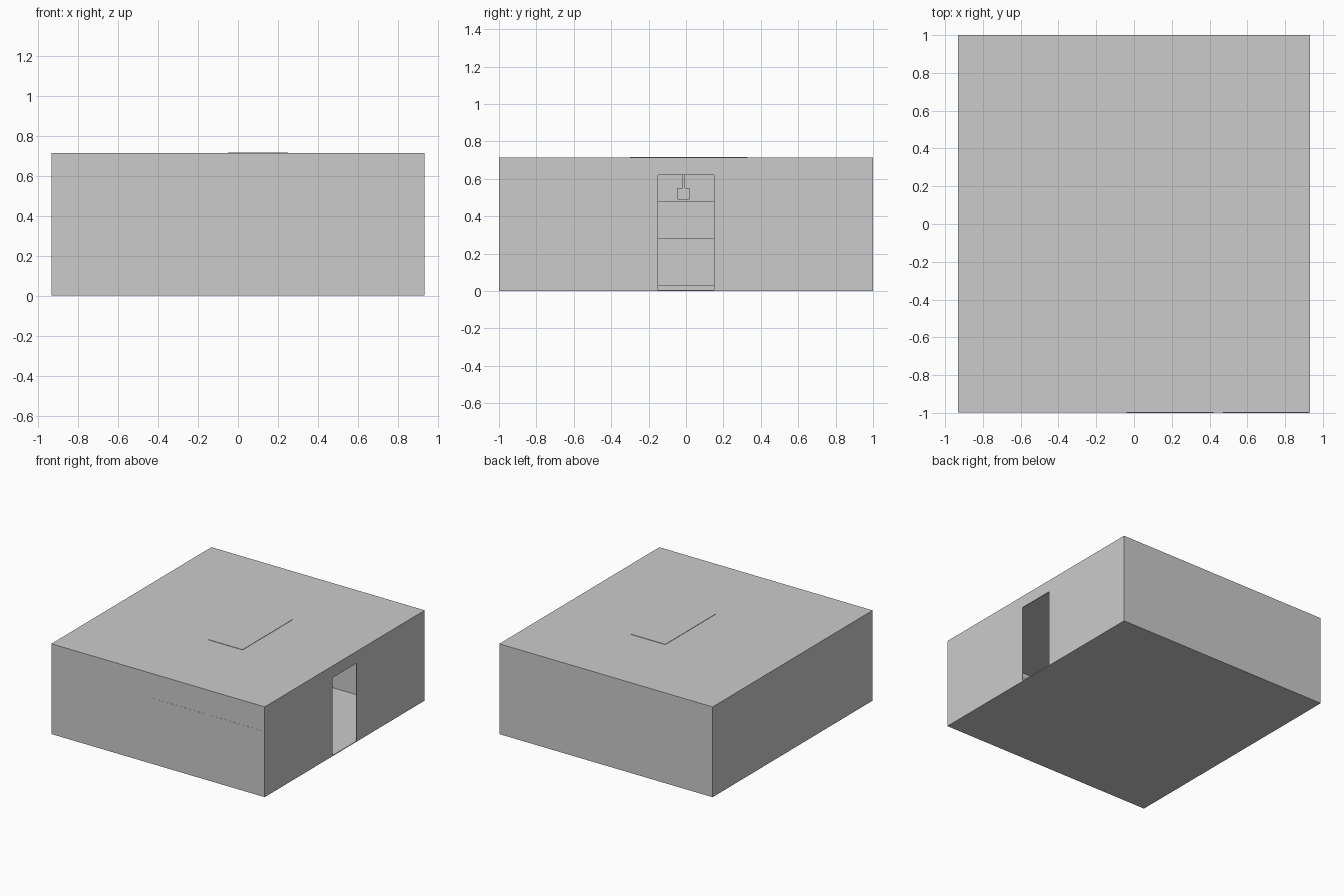
import bpy, bmesh

if "Cube" in bpy.data.objects:
    bpy.data.objects.remove(bpy.data.objects["Cube"])


def box(name, x, y, z):
    """Axis-aligned box from (min, max) pairs."""
    bm = bmesh.new()
    bmesh.ops.create_cube(bm, size=1)
    for v in bm.verts:
        v.co = [(a + b) / 2 + c * (b - a) for c, (a, b) in zip(v.co, (x, y, z))]
    mesh = bpy.data.meshes.new(name)
    bm.to_mesh(mesh)
    bm.free()
    obj = bpy.data.objects.new(name, mesh)
    bpy.context.collection.objects.link(obj)
    return obj


def cut(target, cutter):
    mod = target.modifiers.new(cutter.name, 'BOOLEAN')
    mod.operation = 'DIFFERENCE'
    mod.solver = 'EXACT'
    mod.object = cutter
    cutter.hide_render = True
    bpy.context.view_layer.objects.active = target
    bpy.ops.object.modifier_apply(modifier=mod.name)
    bpy.data.objects.remove(cutter)


# Room shell: thin walls, floor and ceiling, with a doorway on the right
W, D, H, T = 0.933, 0.999, 0.714, 0.006
room = box("room_shell", (-W, W), (-D, 1.0), (0, H))
cut(room, box("room_void", (-W + T, W - T), (-D + T, 1 - T), (T, H - T)))
cut(room, box("doorway", (W - 0.05, W + 0.1), (-0.15, 0.15), (T, 0.62)))

# Island: recessed base, body and worktop
box("island_plinth", (-0.03, 0.23), (-0.28, 0.31), (T, 0.026))
box("island_body", (-0.04, 0.245), (-0.30, 0.33), (0.026, 0.265))
box("island_worktop", (-0.05, 0.25), (-0.30, 0.33), (0.265, 0.28))

# Ceiling hood over the island, its top just breaking through the roof
box("ceiling_hood", (-0.05, 0.25), (-0.30, 0.33), (0.48, H + 0.003))
box("hood_strip", (0.25, 0.252), (-0.13, -0.10), (0.48, H - T))

# Small hanging lamp in front of the hood
box("lamp_shade", (0.30, 0.365), (-0.045, 0.02), (0.49, 0.55))
box("lamp_rod", (0.352, 0.367), (-0.02, -0.005), (0.53, H - T))

# Counter along the back wall
box("back_counter_body", (-W + T, W - T), (0.79, 1 - T), (T, 0.265))
box("back_counter_top", (-W + T, W - T), (0.785, 1 - T), (0.265, 0.28))

# Two tall cabinets along the front wall, top lips just breaking through it
for i, x in enumerate(((-0.04, 0.42), (0.47, W - T))):
    box(f"cabinet_body_{i}", x, (-D + T, -0.80), (T, 0.51))
    box(f"cabinet_top_{i}", x, (-1.0, -0.80), (0.51, 0.52))
